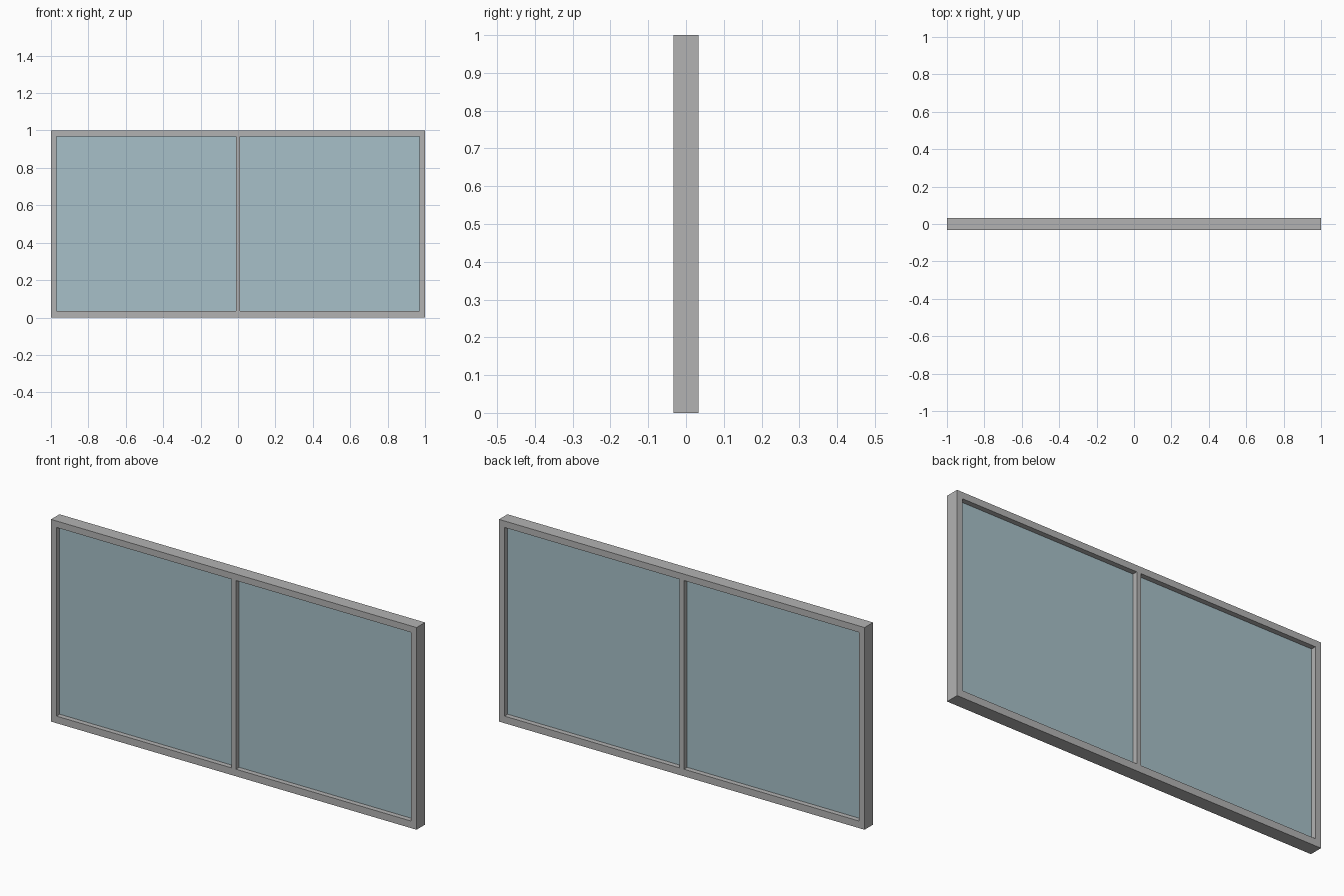
import bpy
import bmesh
from mathutils import Vector

default = bpy.data.objects.get("Cube")
if default:
    bpy.data.objects.remove(default, do_unlink=True)

DEPTH = 0.066        # frame thickness, front to back
GLASS = 0.016        # pane thickness
COLUMNS = [-1.0, -0.97, -0.012, 0.012, 0.97, 1.0]
ROWS = [0.0, 0.035, 0.968, 1.0]


def flat_material(name, colour):
    mat = bpy.data.materials.new(name)
    mat.use_nodes = True
    mat.diffuse_color = colour
    bsdf = next(n for n in mat.node_tree.nodes if n.type == "BSDF_PRINCIPLED")
    bsdf.inputs["Base Color"].default_value = colour
    bsdf.inputs["Roughness"].default_value = 0.6
    return mat


def finish(name, bm, mat):
    bmesh.ops.recalc_face_normals(bm, faces=bm.faces)
    mesh = bpy.data.meshes.new(name)
    bm.to_mesh(mesh)
    bm.free()
    mesh.materials.append(mat)
    obj = bpy.data.objects.new(name, mesh)
    bpy.context.collection.objects.link(obj)
    return obj


def slab(name, cells, depth, mat):
    """Extrude the chosen grid cells into one welded solid centred on y = 0."""
    bm = bmesh.new()
    for c, r in cells:
        corners = [(c, r), (c + 1, r), (c + 1, r + 1), (c, r + 1)]
        bm.faces.new([bm.verts.new((COLUMNS[i], -depth / 2, ROWS[j])) for i, j in corners])
    bmesh.ops.remove_doubles(bm, verts=bm.verts, dist=0.0001)
    extruded = bmesh.ops.extrude_face_region(bm, geom=bm.faces[:], use_keep_orig=True)
    moved = [g for g in extruded["geom"] if isinstance(g, bmesh.types.BMVert)]
    bmesh.ops.translate(bm, verts=moved, vec=Vector((0, depth, 0)))
    return finish(name, bm, mat)


frame_grey = flat_material("frame grey", (0.45, 0.45, 0.45, 1))
glass_blue = flat_material("glass blue", (0.39, 0.53, 0.58, 1))

# Openings are the two wide cells of the middle row
openings = {"right_pane": (1, 1), "left_pane": (3, 1)}

# Outer frame and central mullion as one solid
frame_cells = [(c, r) for c in range(len(COLUMNS) - 1) for r in range(len(ROWS) - 1)
               if (c, r) not in openings.values()]
slab("window_frame", frame_cells, DEPTH, frame_grey)

# Glass panes set midway in the frame
for pane, cell in openings.items():
    slab(pane, [cell], GLASS, glass_blue)
